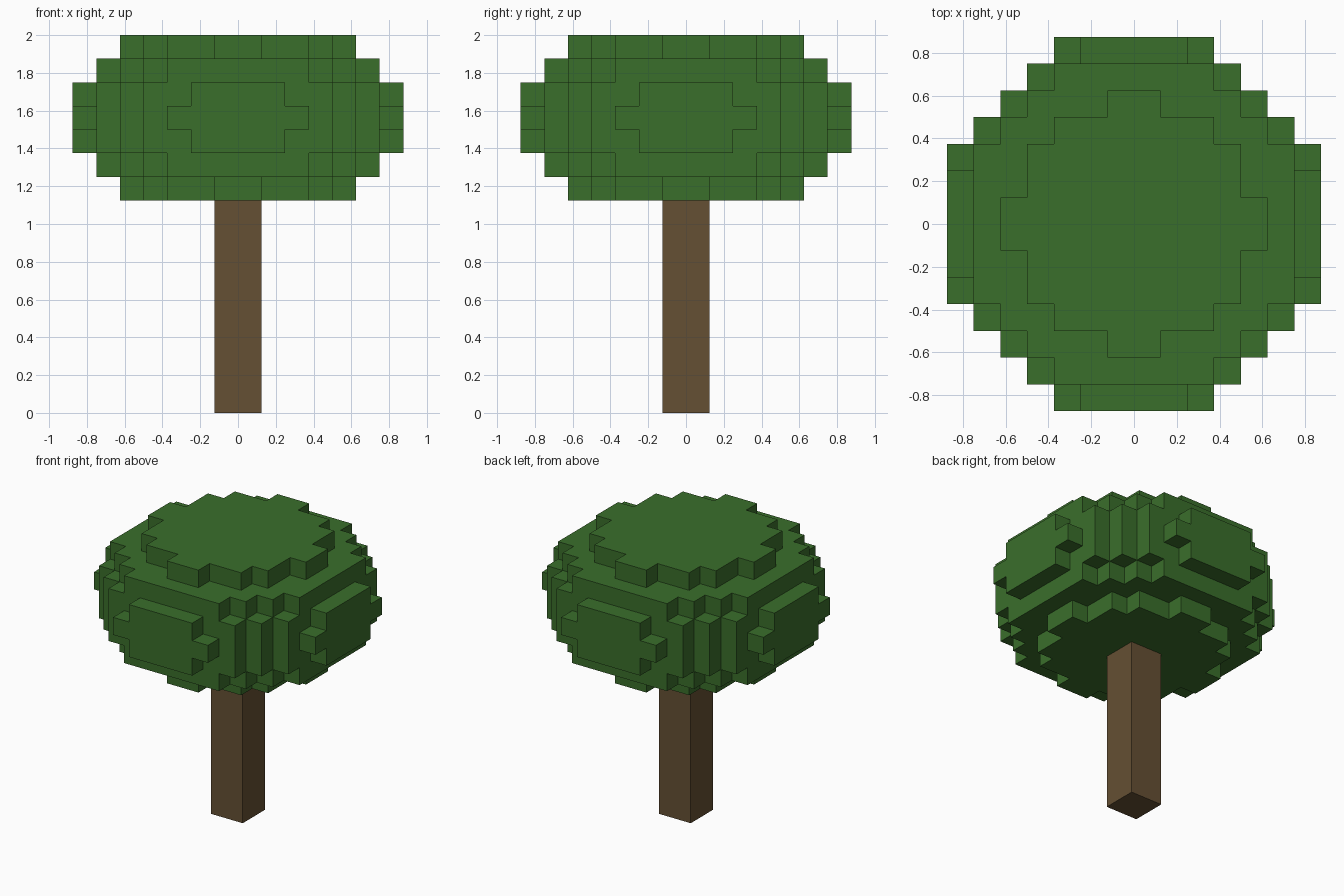
import bpy
import bmesh
import math
from mathutils import Vector

cube = bpy.data.objects.get("Cube")
if cube:
    bpy.data.objects.remove(cube, do_unlink=True)

VOXEL = 0.125          # block edge length
CENTRE = 12            # middle layer of the leaves, counted in blocks
LAYERS = range(9, 16)  # bottom to top layer of the leaves


def make_material(name, rgb):
    mat = bpy.data.materials.new(name)
    colour = (*rgb, 1.0)
    mat.use_nodes = True
    mat.diffuse_color = colour
    bsdf = mat.node_tree.nodes["Principled BSDF"]
    bsdf.inputs["Base Color"].default_value = colour
    bsdf.inputs["Roughness"].default_value = 0.9
    return mat


def make_object(name, bm, mat):
    mesh = bpy.data.meshes.new(name)
    bm.to_mesh(mesh)
    bm.free()
    mesh.materials.append(mat)
    obj = bpy.data.objects.new(name, mesh)
    bpy.context.collection.objects.link(obj)
    return obj


def is_leaf(i, j, k):
    """Blocks whose centres fall inside a flattened ball."""
    if k not in LAYERS:
        return False
    return (i + 0.5) ** 2 + (j + 0.5) ** 2 + 3.11 * (k - CENTRE) ** 2 < 49.5


def build_leaves(mat):
    # Only the outward faces of the blocks are made
    bm = bmesh.new()
    verts = {}

    def vert(corner):
        key = tuple(round(c) for c in corner)
        if key not in verts:
            verts[key] = bm.verts.new(Vector(key) * VOXEL)
        return verts[key]

    cells = [(i, j, k) for i in range(-7, 7) for j in range(-7, 7)
             for k in LAYERS if is_leaf(i, j, k)]
    for cell in cells:
        middle = Vector(cell) + Vector((0.5, 0.5, 0.5))
        for axis in range(3):
            for sign in (-1, 1):
                normal = Vector((0, 0, 0))
                normal[axis] = sign
                if is_leaf(*(Vector(cell) + normal)):
                    continue
                u = Vector((0, 0, 0))
                u[(axis + 1) % 3] = 0.5
                v = normal.cross(u)
                face = middle + normal / 2
                bm.faces.new([vert(face + a * u + b * v) for a, b in
                              ((-1, -1), (1, -1), (1, 1), (-1, 1))])
    # Merge neighbouring coplanar squares into clean panels
    bmesh.ops.dissolve_limit(bm, angle_limit=math.radians(1),
                             verts=bm.verts[:], edges=bm.edges[:])
    return make_object("leaves", bm, mat)


def build_trunk(mat):
    height = LAYERS[0] * VOXEL
    bm = bmesh.new()
    bmesh.ops.create_cube(bm, size=1)
    bmesh.ops.scale(bm, vec=(2 * VOXEL, 2 * VOXEL, height), verts=bm.verts)
    bmesh.ops.translate(bm, vec=(0, 0, height / 2), verts=bm.verts)
    return make_object("trunk", bm, mat)


build_leaves(make_material("leaf green", (0.042, 0.156, 0.024)))
build_trunk(make_material("bark brown", (0.130, 0.080, 0.033)))
